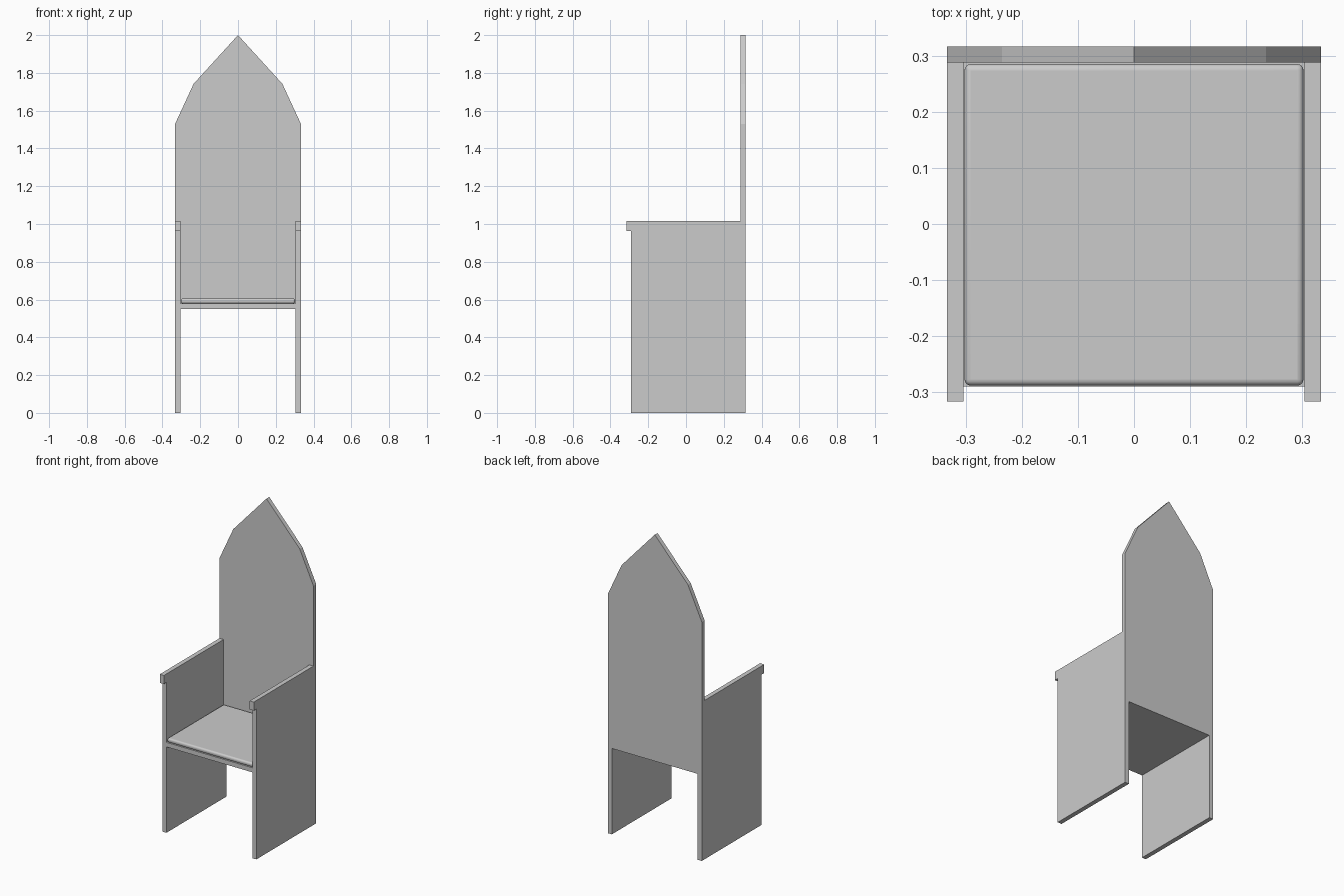
import bpy
import bmesh
from mathutils import Vector

if "Cube" in bpy.data.objects:
    bpy.data.objects.remove(bpy.data.objects["Cube"])


def prism(name, outline, depth):
    """Extrude a closed planar outline of 3D points along a depth vector."""
    bm = bmesh.new()
    face = bm.faces.new([bm.verts.new(p) for p in outline])
    ext = bmesh.ops.extrude_face_region(bm, geom=[face])
    verts = [g for g in ext["geom"] if isinstance(g, bmesh.types.BMVert)]
    bmesh.ops.translate(bm, verts=verts, vec=Vector(depth))
    bmesh.ops.recalc_face_normals(bm, faces=bm.faces)
    mesh = bpy.data.meshes.new(name)
    bm.to_mesh(mesh)
    bm.free()
    obj = bpy.data.objects.new(name, mesh)
    bpy.context.collection.objects.link(obj)
    return obj


def box(name, x, y0, y1, z0, z1):
    return prism(name, [(-x, y0, z0), (x, y0, z0), (x, y1, z0), (-x, y1, z0)],
                 (0, 0, z1 - z0))


W, INNER = 0.333, 0.304          # outer and inner half widths
FRONT, BACK, BACK_IN = -0.29, 0.316, 0.288
SEAT_Z, ARM_Z = 0.55, 1.017

# Side panels: leg, armrest and front lip in one slab, notched for the back
side = [(FRONT, 0), (BACK, 0), (BACK, SEAT_Z), (BACK_IN, SEAT_Z),
        (BACK_IN, ARM_Z), (-0.316, ARM_Z), (-0.316, 0.962), (FRONT, 0.962)]
for label, x in (("left", -W), ("right", INNER)):
    prism(label + "_side_panel", [(x, y, z) for y, z in side], (W - INNER, 0, 0))

# Tall pointed backrest
half = [(W, SEAT_Z), (W, 1.53), (0.235, 1.742)]
outline = half + [(0, 2.0)] + [(-x, z) for x, z in reversed(half)]
prism("backrest", [(x, BACK_IN, z) for x, z in outline], (0, BACK - BACK_IN, 0))

# Seat board
box("seat", INNER, FRONT, BACK_IN, SEAT_Z, 0.579)

# Thin rounded cushion
cushion = box("cushion", 0.302, -0.288, 0.285, 0.579, 0.606)
bevel = cushion.modifiers.new("rounded_edges", 'BEVEL')
bevel.width = 0.011
bevel.segments = 4
bpy.context.view_layer.objects.active = cushion
cushion.select_set(True)
bpy.ops.object.shade_smooth_by_angle()
